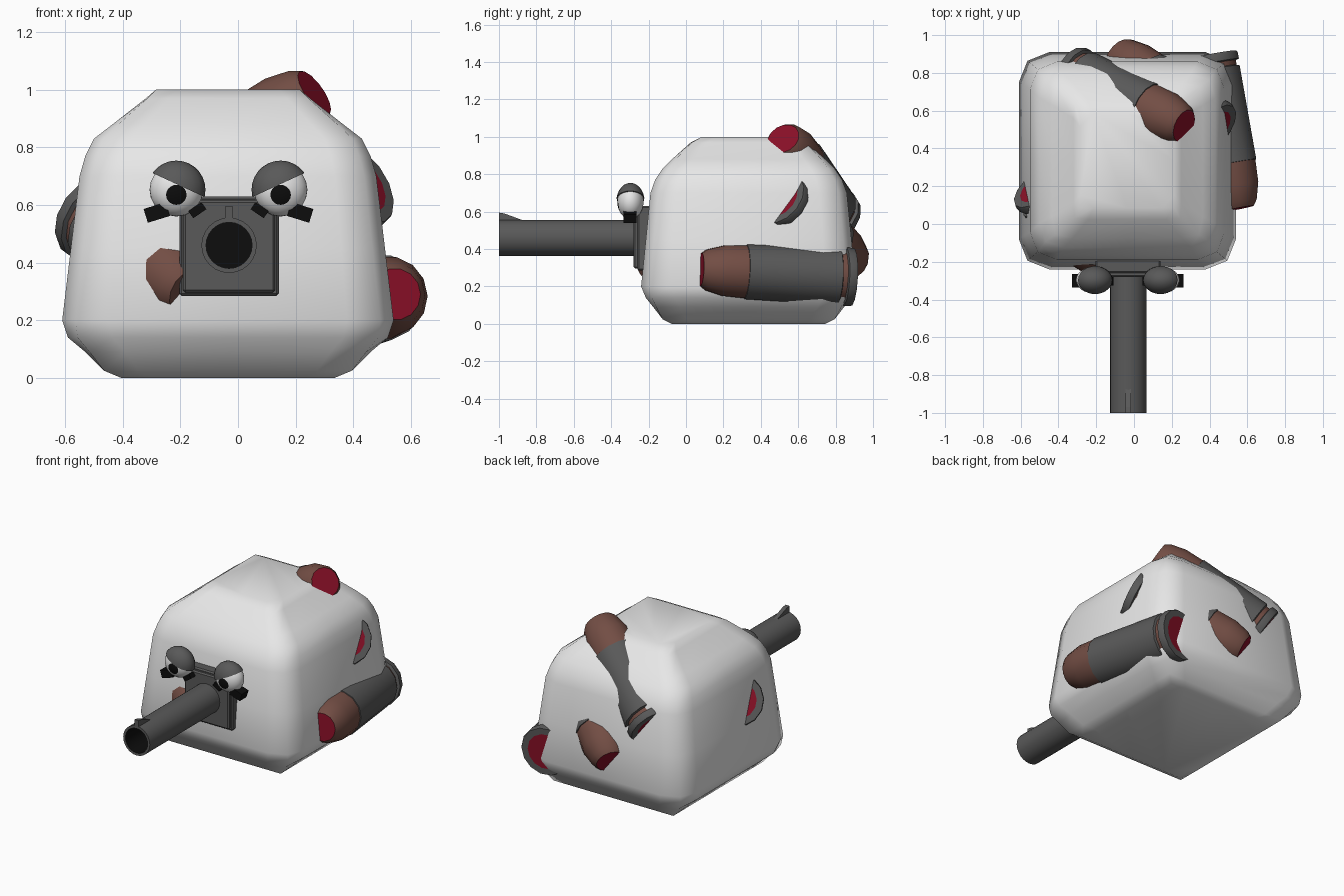
import bpy, bmesh, math
from mathutils import Vector, Matrix

if "Cube" in bpy.data.objects:
    bpy.data.objects.remove(bpy.data.objects["Cube"])


def material(name, rgb):
    m = bpy.data.materials.new(name)
    m.diffuse_color = (*rgb, 1)
    m.use_nodes = True
    m.node_tree.nodes["Principled BSDF"].inputs["Base Color"].default_value = m.diffuse_color
    return m


WHITE = material("off_white", (0.8, 0.8, 0.8))
GREY = material("dark_grey", (0.1, 0.1, 0.1))
BROWN = material("brown", (0.17, 0.075, 0.058))
RED = material("crimson", (0.25, 0.005, 0.02))
BLACK = material("black", (0.004, 0.004, 0.004))


def finish(name, bm, mats, angle=None):
    bmesh.ops.recalc_face_normals(bm, faces=bm.faces)
    me = bpy.data.meshes.new(name)
    bm.to_mesh(me)
    bm.free()
    for m in mats:
        me.materials.append(m)
    ob = bpy.data.objects.new(name, me)
    bpy.context.collection.objects.link(ob)
    if angle:
        bpy.ops.object.select_all(action='DESELECT')
        ob.select_set(True)
        bpy.context.view_layer.objects.active = ob
        bpy.ops.object.shade_smooth_by_angle(angle=math.radians(angle))
    return ob


def lathe(name, start, end, profile, mats, sides, angle=35):
    """Revolve (distance, radius, material of next band) from start to end."""
    start, end = Vector(start), Vector(end)
    rot = (end - start).to_track_quat('Z', 'Y').to_matrix().to_4x4()
    M = Matrix.Translation(start) @ rot
    bm = bmesh.new()
    rings = []
    for d, r, _ in profile:
        rings.append([bm.verts.new(M @ Vector((r * math.cos(2 * math.pi * i / sides),
                                               r * math.sin(2 * math.pi * i / sides), d)))
                      for i in range(sides)])
    for k in range(len(rings) - 1):
        for i in range(sides):
            j = (i + 1) % sides
            f = bm.faces.new((rings[k][i], rings[k][j], rings[k + 1][j], rings[k + 1][i]))
            f.material_index = profile[k][2]
    return bm, rings, lambda: finish(name, bm, mats, angle)


def box(name, centre, size, mat, roll=0, bevel=0):
    bm = bmesh.new()
    M = Matrix.Translation(centre) @ Matrix.Rotation(roll, 4, 'Y') @ Matrix.Diagonal((*size, 1))
    bmesh.ops.create_cube(bm, size=1, matrix=M)
    if bevel:
        bmesh.ops.bevel(bm, geom=bm.edges[:], offset=bevel, segments=1, affect='EDGES')
    return finish(name, bm, [mat])


# Body: stacked rings (z, half width, half depth, corner fullness)
CX, CY = -0.035, 0.335
LEVELS = [(0, .37, .41, 1), (.025, .43, .46, 1), (.09, .495, .51, .97), (.14, .555, .55, .94),
          (.2, .575, .575, .92), (.45, .545, .55, .92), (.7, .515, .525, .92),
          (.77, .495, .50, .92), (.83, .465, .46, .93), (.88, .40, .41, .95),
          (.97, .285, .31, .98), (1, .25, .25, 1)]
bm = bmesh.new()
rings = []
for z, hx, hy, c in LEVELS:
    quarter = [(1, .0), (1, .72), (c, c), (.72, 1)]
    ring = []
    for k in range(4):
        for a, b in quarter:
            for _ in range(k):
                a, b = -b, a
            ring.append(bm.verts.new((CX + a * hx, CY + b * hy, z)))
    rings.append(ring)
for lo, hi in zip(rings, rings[1:]):
    for i in range(16):
        j = (i + 1) % 16
        bm.faces.new((lo[i], lo[j], hi[j], hi[i]))
bm.faces.new(rings[0])
bm.faces.new(rings[-1])
finish("body", bm, [WHITE], 50)

# Gun mount and barrel with hollow muzzle
GX, GZ = -0.031, 0.46
box("mount_back", (GX, -0.21, .457), (.345, .1, .345), GREY, bevel=.008)
box("mount_front", (GX, -0.265, .457), (.32, .03, .32), GREY, bevel=.008)
bm, rings, done = lathe("barrel", (GX, -0.2, GZ), (GX, -1, GZ),
                        [(0, .096, 0), (.8, .096, 0), (.8, .08, 1), (.6, .08, 1)],
                        [GREY, BLACK], 24)
bm.faces.new(rings[-1]).material_index = 1
done()

# Wedge sight on the muzzle
bm = bmesh.new()
sides = [[bm.verts.new((GX + sx, y, z)) for y, z in
          ((-1, .55), (-1, .595), (-.97, .59), (-.87, .553), (-.87, .54))] for sx in (-.014, .014)]
for s in sides:
    bm.faces.new(s)
for i in range(5):
    j = (i + 1) % 5
    bm.faces.new((sides[0][i], sides[0][j], sides[1][j], sides[1][i]))
finish("sight", bm, [GREY])

# Eyes: ball with pupil around its pole, angled lid, black brackets
for side, s in (("left", 1), ("right", -1)):
    c = Vector((-0.033 - s * .181, -.297, .653))
    place = Matrix.Translation(c)
    bm = bmesh.new()
    bmesh.ops.create_uvsphere(bm, u_segments=20, v_segments=16, radius=1)
    for f in bm.faces:
        f.material_index = int(f.calc_center_median().z > math.cos(math.radians(22.6)))
    bm.transform(place @ Matrix.Diagonal((.093, .07, .093, 1)) @
                 Matrix.Rotation(math.radians(102), 4, 'X'))
    finish(side + "_eye", bm, [WHITE, BLACK], 60)

    bm = bmesh.new()
    bmesh.ops.create_uvsphere(bm, u_segments=20, v_segments=14, radius=1)
    bm.transform(Matrix.Diagonal((.101, .076, .101, 1)))
    n = Vector((s * .42, 0, .91)).normalized()
    cut = bmesh.ops.bisect_plane(bm, geom=bm.verts[:] + bm.edges[:] + bm.faces[:],
                                 plane_co=n * .018, plane_no=n, clear_inner=True)
    edges = [e for e in cut['geom_cut'] if isinstance(e, bmesh.types.BMEdge)]
    bmesh.ops.edgeloop_fill(bm, edges=edges)
    bm.transform(place)
    finish(side + "_eyelid", bm, [GREY], 40)

    box(side + "_outer_bracket", (c.x - s * .068, -.3, .574), (.08, .07, .05), BLACK, -s * .3)
    box(side + "_inner_bracket", (c.x + s * .073, -.3, .582), (.055, .05, .03), BLACK, -s * .6)


# Shells stuck in the body: red base, flange, groove, casing, nose, red tip
def shell(name, base, tip, tip_mat=2):
    L = (Vector(tip) - Vector(base)).length
    prof = [(0, .115, 0), (0, .155, 0), (.012, .16, 0), (.045, .16, 0), (.05, .142, 1),
            (.075, .142, 0), (.08, .157, 0), (L - .24, .15, 0), (L - .239, .145, 1),
            (L - .12, .138, 1), (L - .03, .112, 1), (L, .09, 1)]
    bm, rings, done = lathe(name, base, tip, prof, [GREY, BROWN, RED], 14)
    bm.faces.new(rings[0]).material_index = 2
    bm.faces.new(rings[-1]).material_index = tip_mat
    done()


shell("right_shell", (.39, .89, .25), (.545, .08, .29))
shell("top_shell", (-.33, .79, .57), (.265, .52, .99))
shell("back_shell", (.43, .5, .675), (-.09, .9, .32))
shell("left_shell", (-.51, .2, .565), (-.165, -.205, .30), 1)
